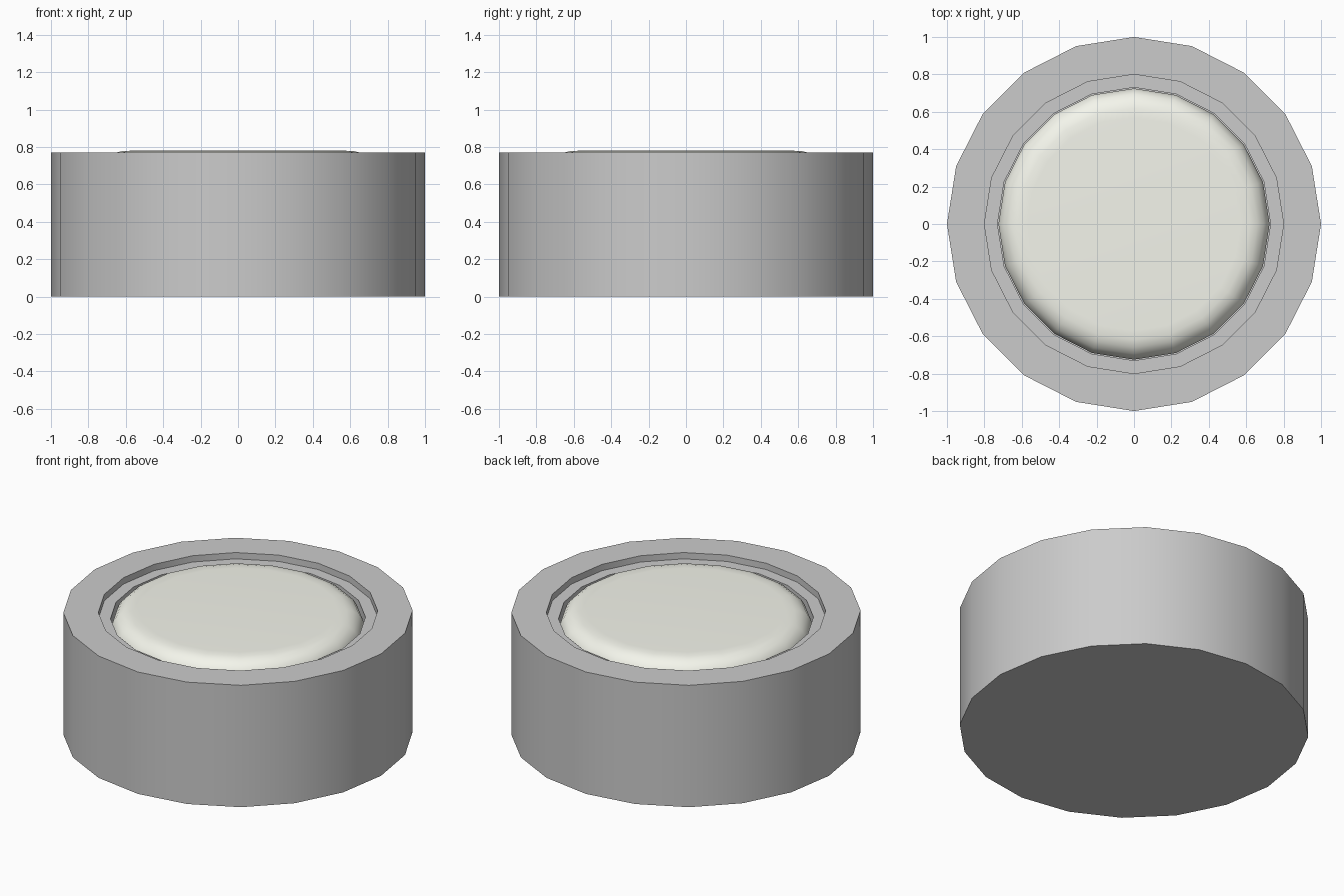
import bpy, bmesh, math

if "Cube" in bpy.data.objects:
    bpy.data.objects.remove(bpy.data.objects["Cube"])

SIDES = 20


def lathe(name, profile, angle=30, colour=None):
    """Spin a (radius, z) profile around z; end rings are capped."""
    bm = bmesh.new()
    rings = []
    for r, z in profile:
        rings.append([bm.verts.new((r * math.cos(2 * math.pi * i / SIDES),
                                    r * math.sin(2 * math.pi * i / SIDES), z))
                      for i in range(SIDES)])
    for a, b in zip(rings, rings[1:]):
        for i in range(SIDES):
            j = (i + 1) % SIDES
            bm.faces.new((a[i], a[j], b[j], b[i]))
    bm.faces.new(list(reversed(rings[0])))
    bm.faces.new(rings[-1])
    bmesh.ops.recalc_face_normals(bm, faces=bm.faces)
    mesh = bpy.data.meshes.new(name)
    bm.to_mesh(mesh)
    bm.free()
    obj = bpy.data.objects.new(name, mesh)
    bpy.context.collection.objects.link(obj)
    bpy.ops.object.select_all(action='DESELECT')
    obj.select_set(True)
    bpy.context.view_layer.objects.active = obj
    bpy.ops.object.shade_smooth_by_angle(angle=math.radians(angle))
    if colour:
        mat = bpy.data.materials.new(name + "_material")
        mat.diffuse_color = colour
        mat.use_nodes = True
        mat.node_tree.nodes["Principled BSDF"].inputs["Base Color"].default_value = mat.diffuse_color
        mesh.materials.append(mat)
    return obj


# Thin plate under the housing
lathe("base_plate", [(1, 0), (1, 0.008)])

# Housing with a stepped recess and a well for the button
lathe("housing", [(1, 0.008), (1, 0.77), (0.8, 0.77), (0.8, 0.73),
                  (0.73, 0.73), (0.73, 0.64)])

# Round-edged button sitting in the well
lathe("button", [(0.725, 0.64), (0.725, 0.68), (0.715, 0.713), (0.695, 0.743),
                 (0.66, 0.767), (0.62, 0.778), (0.57, 0.78)],
      angle=40, colour=(0.91, 0.92, 0.84, 1))
